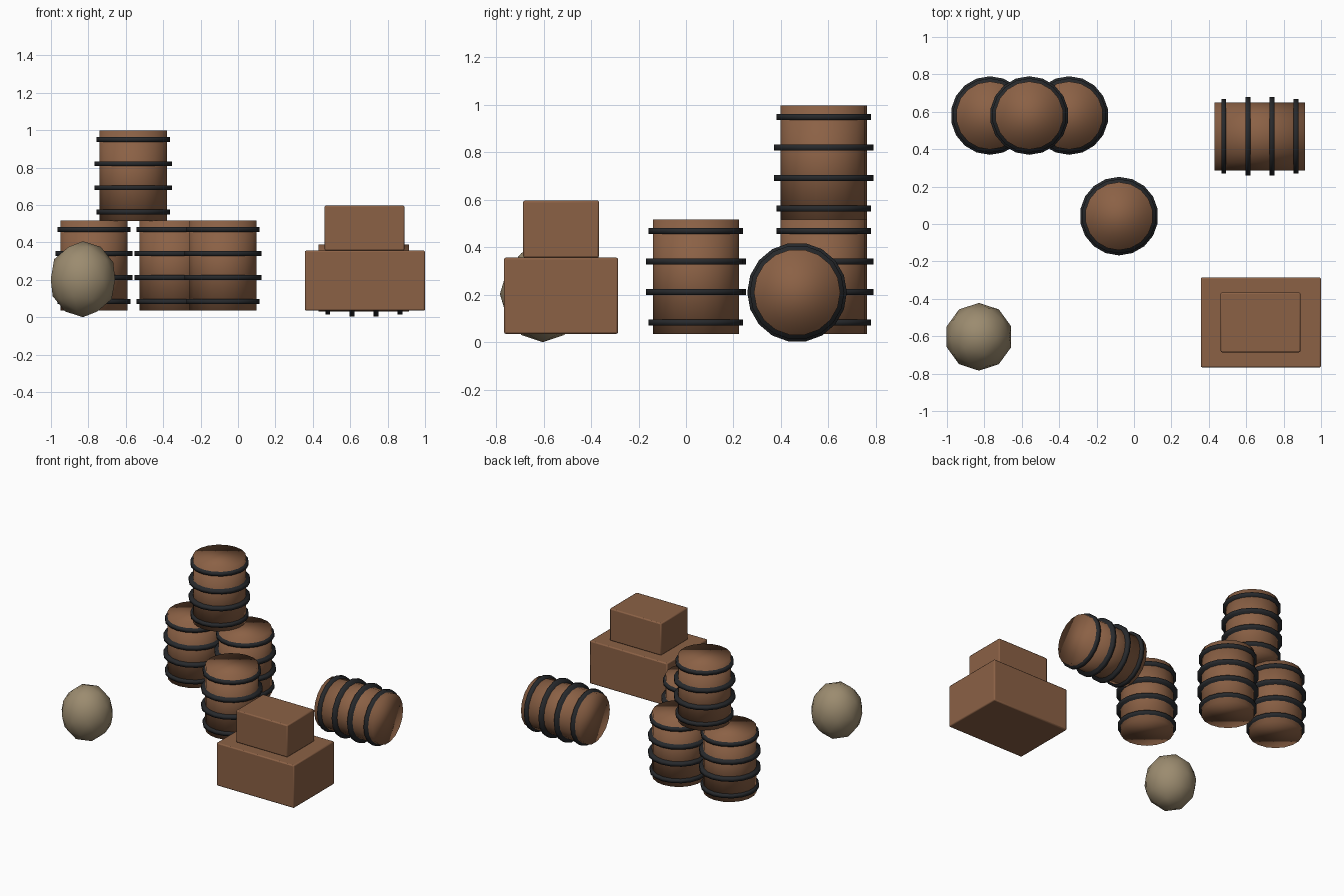
import bpy
from math import pi, radians
from mathutils import Matrix, Vector

cube = bpy.data.objects.get("Cube")
if cube:
    bpy.data.objects.remove(cube, do_unlink=True)


def material(name, rgb):
    mat = bpy.data.materials.new(name)
    mat.use_nodes = True
    mat.diffuse_color = (*rgb, 1)
    mat.node_tree.nodes["Principled BSDF"].inputs["Base Color"].default_value = (*rgb, 1)
    return mat


WOOD = material("brown wood", (0.26, 0.12, 0.06))
IRON = material("dark iron", (0.02, 0.022, 0.025))
STONE = material("tan stone", (0.33, 0.26, 0.16))

SIDES = 18
HEIGHT = 0.483


def finish(name, mat, smooth):
    obj = bpy.context.object
    obj.name = name
    obj.data.materials.append(mat)
    if smooth:
        bpy.ops.object.shade_smooth()
    return obj


def drum(name, mat, radius, depth, frame, offset=0):
    """Soft-shaded cylinder placed along the local z axis of a frame."""
    bpy.ops.mesh.primitive_cylinder_add(vertices=SIDES, radius=radius, depth=depth)
    obj = finish(name, mat, True)
    obj.matrix_world = frame @ Matrix.Translation((0, 0, offset))


def barrel(name, centre, lying=False):
    """Straight wooden body with four hoops, the middle pair wider."""
    frame = Matrix.Translation(centre)
    if lying:
        frame = frame @ Matrix.Rotation(pi / 2, 4, "Y")
    drum(name + "_body", WOOD, 0.182, HEIGHT, frame)
    for side in (-1, 1):
        end = "lower" if side < 0 else "upper"
        drum(f"{name}_{end}_end_hoop", IRON, 0.199, 0.026, frame, side * 0.193)
        drum(f"{name}_{end}_middle_hoop", IRON, 0.210, 0.026, frame, side * 0.064)


def crate(name, low, high):
    """Box with slightly softened edges."""
    low, high = Vector(low), Vector(high)
    bpy.ops.mesh.primitive_cube_add(size=1, location=(low + high) / 2)
    obj = finish(name, WOOD, False)
    obj.scale = high - low
    bpy.ops.object.transform_apply(location=False, rotation=False, scale=True)
    bevel = obj.modifiers.new("soft edges", "BEVEL")
    bevel.width = 0.008
    bevel.segments = 2
    bpy.ops.object.shade_smooth_by_angle(angle=radians(20))


# Barrels: a stack of three, one standing alone, one on its side
barrel("stack_right_barrel", (-0.77, 0.58, 0.276))
barrel("stack_left_barrel", (-0.347, 0.58, 0.276))
barrel("stack_top_barrel", (-0.56, 0.58, 0.756))
barrel("single_barrel", (-0.08, 0.042, 0.276))
barrel("lying_barrel", (0.673, 0.468, 0.21), lying=True)

# Two stacked crates
crate("lower_crate", (0.357, -0.767, 0.035), (1.0, -0.286, 0.356))
crate("upper_crate", (0.463, -0.686, 0.356), (0.89, -0.366, 0.597))

# Rounded boulder
bpy.ops.mesh.primitive_ico_sphere_add(subdivisions=2, radius=1, location=(-0.829, -0.603, 0.203))
boulder = finish("boulder", STONE, True)
boulder.scale = (0.181, 0.181, 0.203)
